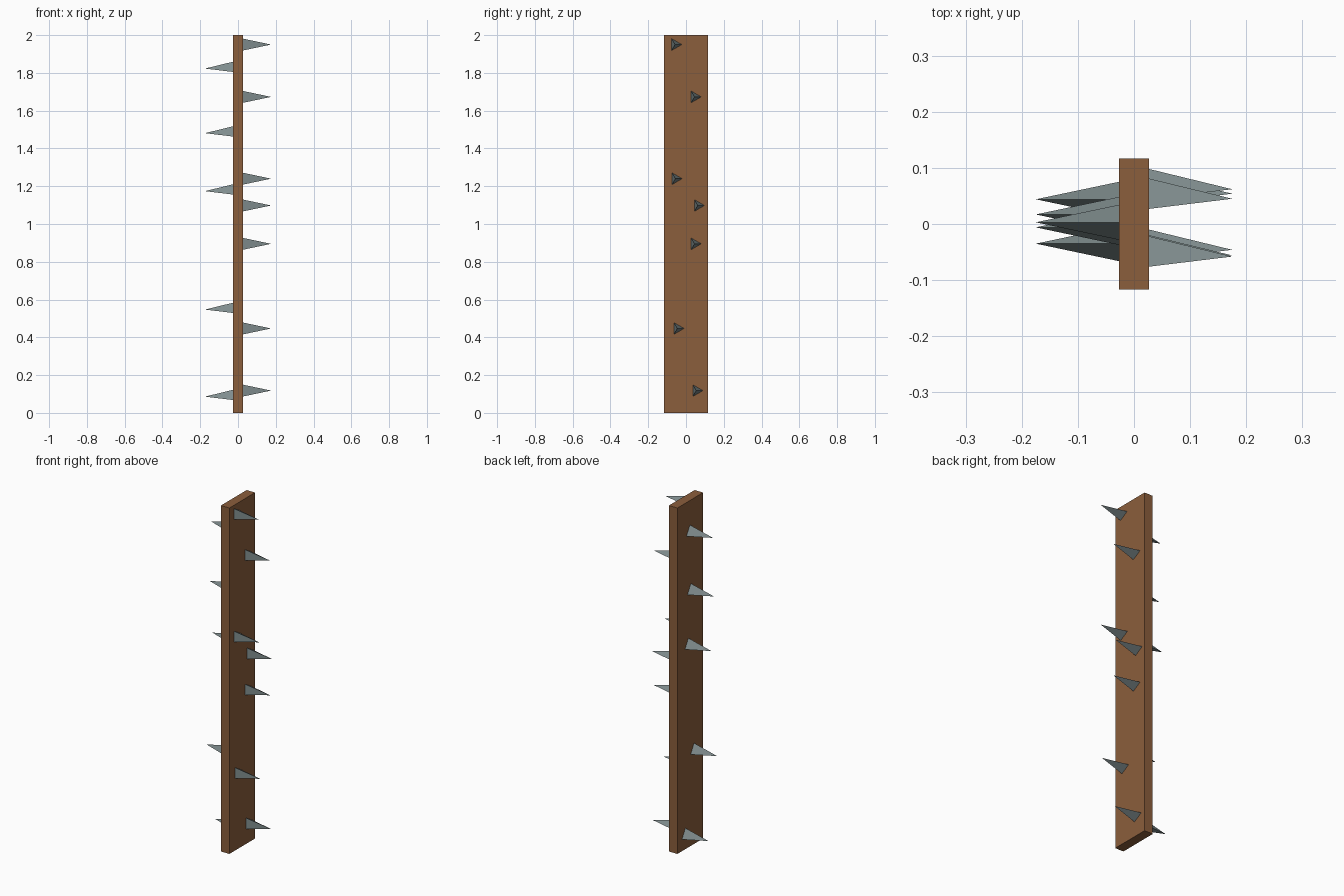
import bpy, bmesh
from math import cos, sin, pi

cube = bpy.data.objects.get("Cube")
if cube:
    bpy.data.objects.remove(cube, do_unlink=True)

HALF_THICK, HALF_WIDTH, HEIGHT = 0.027, 0.117, 2.0
TIP_X, SPIKE_RADIUS = 0.175, 0.036


def make_material(name, rgb):
    mat = bpy.data.materials.new(name)
    mat.use_nodes = True
    mat.diffuse_color = (*rgb, 1)
    mat.node_tree.nodes["Principled BSDF"].inputs["Base Color"].default_value = (*rgb, 1)
    return mat


def finish(bm, name, mat):
    bmesh.ops.recalc_face_normals(bm, faces=bm.faces)
    mesh = bpy.data.meshes.new(name)
    bm.to_mesh(mesh)
    bm.free()
    mesh.materials.append(mat)
    return mesh


def add_object(name, mesh, location):
    obj = bpy.data.objects.new(name, mesh)
    obj.location = location
    bpy.context.collection.objects.link(obj)


def spike_mesh(name, side, start_angle, mat):
    """Three-sided spike along x; its first base corner sits at start_angle from +y."""
    bm = bmesh.new()
    angles = [start_angle + i * 2 * pi / 3 for i in range(3)]
    base = [bm.verts.new((side * HALF_THICK, SPIKE_RADIUS * cos(a), SPIKE_RADIUS * sin(a)))
            for a in angles]
    tip = bm.verts.new((side * TIP_X, 0, 0))
    bm.faces.new(base)
    for i in range(3):
        bm.faces.new((base[i], base[(i + 1) % 3], tip))
    return finish(bm, name, mat)


wood = make_material("brown wood", (0.258, 0.112, 0.045))
metal = make_material("grey metal", (0.212, 0.262, 0.266))

# Plank
bm = bmesh.new()
bmesh.ops.create_cube(bm, size=1)
bmesh.ops.scale(bm, vec=(2 * HALF_THICK, 2 * HALF_WIDTH, HEIGHT), verts=bm.verts)
add_object("plank", finish(bm, "plank", wood), (0, 0, HEIGHT / 2))

# Spikes on each broad face, placed by (y, z)
left_spots = [(-0.058, 1.95), (0.045, 1.673), (-0.056, 1.24), (0.062, 1.098),
              (0.045, 0.895), (-0.046, 0.447), (0.054, 0.118)]
right_spots = [(0.003, 1.823), (-0.006, 1.481), (0.017, 1.174),
               (-0.035, 0.547), (0.044, 0.086)]
for label, side, angle, spots in (("left", 1, 0, left_spots),
                                  ("right", -1, pi / 2, right_spots)):
    mesh = spike_mesh(label + "_spike", side, angle, metal)
    for i, (y, z) in enumerate(spots, 1):
        add_object(f"{label}_spike_{i}", mesh, (0, y, z))
